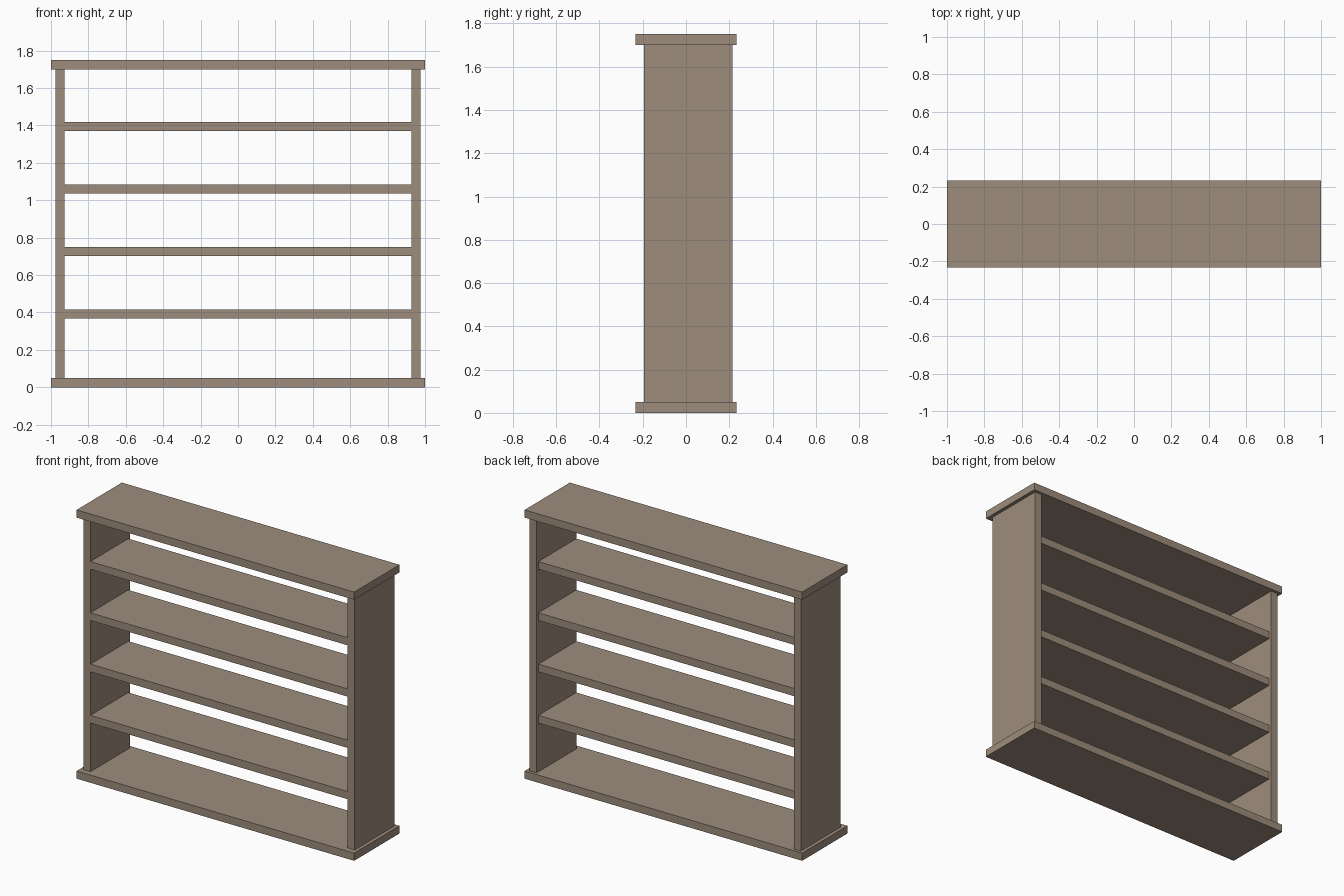
import bpy

if "Cube" in bpy.data.objects:
    bpy.data.objects.remove(bpy.data.objects["Cube"])

wood = bpy.data.materials.new("brown_wood")
wood.diffuse_color = (0.337, 0.262, 0.202, 1)
wood.use_nodes = True
wood.node_tree.nodes["Principled BSDF"].inputs["Base Color"].default_value = wood.diffuse_color


def board(name, x, y, z):
    """Box spanning the (min, max) ranges on each axis."""
    bpy.ops.mesh.primitive_cube_add(
        size=1, location=[(a + b) / 2 for a, b in (x, y, z)])
    ob = bpy.context.object
    ob.name = name
    ob.scale = [b - a for a, b in (x, y, z)]
    bpy.ops.object.transform_apply(location=False, rotation=False, scale=True)
    ob.data.materials.append(wood)
    return ob


T = 0.05            # board thickness
H = 1.75            # total height
INNER = 0.927       # inner face of the side panels

# Overhanging base and top
board("base_board", (-1, 1), (-0.233, 0.233), (0, T))
board("top_board", (-1, 1), (-0.233, 0.233), (H - T, H))

# Side panels, slightly deeper than the shelves at the back
board("left_side", (-INNER - T, -INNER), (-0.195, 0.214), (T, H - T))
board("right_side", (INNER, INNER + T), (-0.195, 0.214), (T, H - T))

# Four evenly spaced shelves
for i in range(4):
    top = 0.417 + i * 0.334
    board(f"shelf_{i + 1}", (-INNER, INNER), (-0.195, 0.195), (top - T, top))
